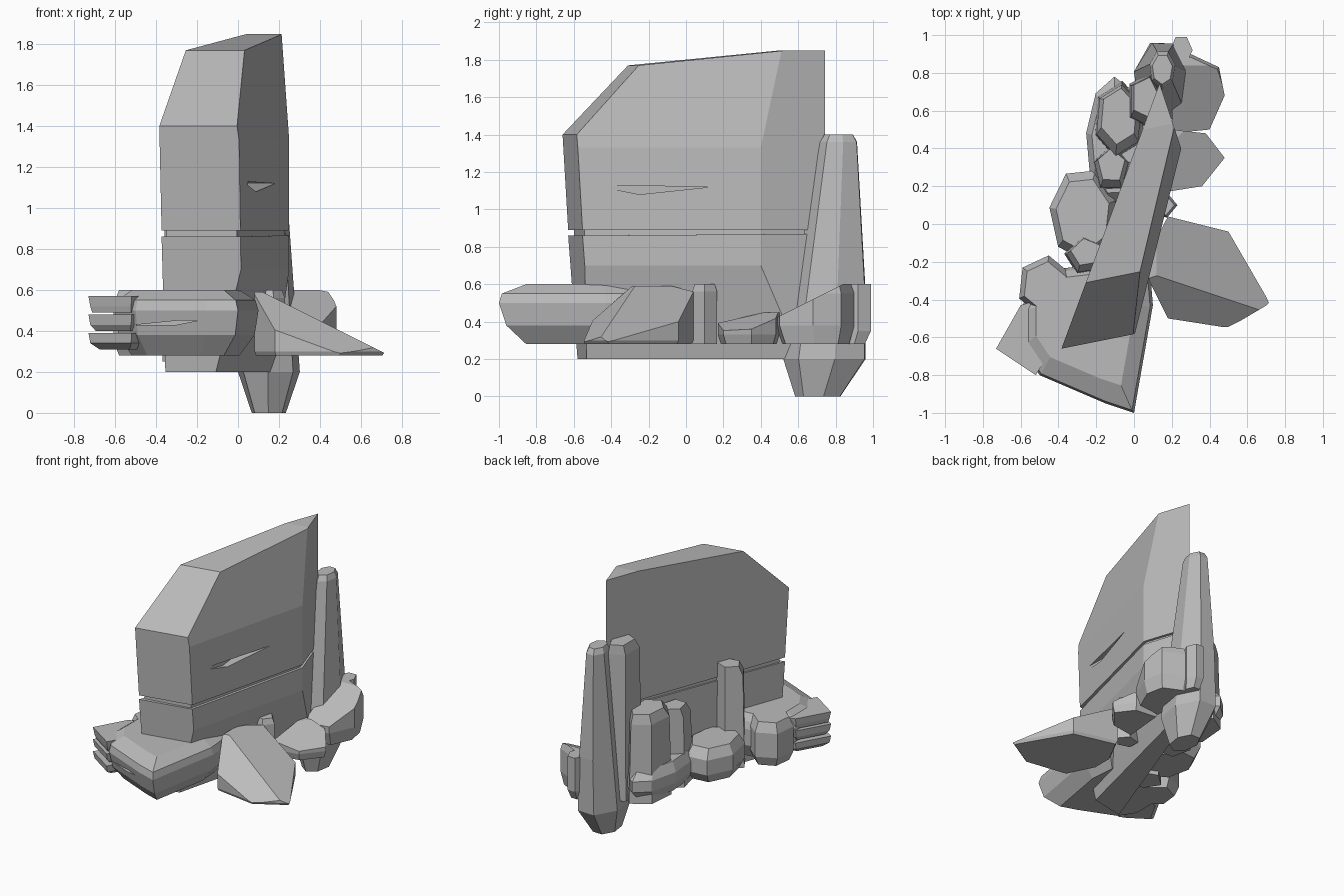
import bpy, bmesh
from math import sin, cos, tau

cube = bpy.data.objects.get("Cube")
if cube:
    bpy.data.objects.remove(cube, do_unlink=True)

GREY = (0.5, 0.5, 0.5, 1)
stone = bpy.data.materials.new("grey stone")
stone.use_nodes = True
stone.diffuse_color = GREY
stone.node_tree.nodes["Principled BSDF"].inputs["Base Color"].default_value = GREY


def hull(name, points, chops=()):
    """Flat-faced convex stone, with flats chopped off as (point, outward normal)."""
    bm = bmesh.new()
    for point in points:
        bm.verts.new(point)
    result = bmesh.ops.convex_hull(bm, input=bm.verts[:])
    loose = {g for g in result["geom_interior"] + result["geom_unused"]
             if isinstance(g, bmesh.types.BMVert)}
    bmesh.ops.delete(bm, geom=list(loose), context="VERTS")
    for point, normal in chops:
        everything = bm.verts[:] + bm.edges[:] + bm.faces[:]
        bmesh.ops.bisect_plane(bm, geom=everything, plane_co=point, plane_no=normal, clear_outer=True)
        bmesh.ops.holes_fill(bm, edges=[e for e in bm.edges if e.is_boundary])
    bmesh.ops.dissolve_limit(bm, angle_limit=0.04, verts=bm.verts[:], edges=bm.edges[:])
    bmesh.ops.recalc_face_normals(bm, faces=bm.faces[:])
    mesh = bpy.data.meshes.new(name)
    bm.to_mesh(mesh)
    bm.free()
    mesh.materials.append(stone)
    ob = bpy.data.objects.new(name, mesh)
    bpy.context.collection.objects.link(ob)
    return ob


def rock(name, outline, levels, chops=()):
    """Stone from a plan outline, given as (height, scale, slide along y) levels."""
    cx = sum(x for x, y in outline) / len(outline)
    cy = sum(y for x, y in outline) / len(outline)
    points = [(cx + (x - cx) * scale, cy + (y - cy) * scale + slide, z)
              for z, scale, slide in levels for x, y in outline]
    return hull(name, points, chops)


def ring(x, y, width, depth, sides, turn=0.0):
    """Regular plan outline squeezed to a width and depth."""
    angles = [turn + tau * i / sides for i in range(sides)]
    return [(x + width / 2 * cos(a), y + depth / 2 * sin(a)) for a in angles]


def slab(name, profile, chops, inset=0.0):
    """Side profile stood on the slanting left face and thickened to the right."""
    points = []
    for y, z in profile:
        x = 0.37 * y - 0.14
        points += [(x + inset, y + inset, z), (x + 0.5, y + 0.1, z)]
    flank = (0.25 - inset, 0.4, 1)
    return hull(name, points, [(flank, (4, -1, 0)), (flank, (3, 1, 0))] + chops)


def carve(ob, cutter):
    """Cut a crack and discard the tool."""
    cutter.hide_render = True
    mod = ob.modifiers.new("crack", "BOOLEAN")
    mod.operation, mod.solver, mod.object = "DIFFERENCE", "EXACT", cutter
    bpy.context.view_layer.objects.active = ob
    bpy.ops.object.modifier_apply(modifier=mod.name)
    bpy.data.objects.remove(cutter, do_unlink=True)


# Tall slab: upper block, recessed seam, lower block
upper = slab("slab_upper", [(-.63, .89), (-.66, 1.4), (-.31, 1.77), (.5, 1.85), (.77, 1.85), (.77, .89)],
             [((.21, .5, 1.85), (8, -2, 1))])
carve(upper, hull("crack_tool", [(x, y, z) for x in (.05, .4)
                                 for y, z in ((-.5, 1.13), (.13, 1.12), (-.25, 1.08))]))
slab("slab_seam", [(-.62, .8), (-.62, .9), (.74, .9), (.74, .8)], [], inset=.02)
slab("slab_lower", [(-.63, .86), (-.58, .2), (.6, .2), (.76, .87)],
     [((.15, .5, .2), (4, -1, -1))])

# Leaning pillar at the back, reaching the ground
rock("back_pillar", ring(.15, .75, .31, .46, 7, .2),
     [(0, .55, -.04), (.2, 1, 0), (.6, .85, .03), (.9, .55, .08), (1.36, .45, .07), (1.4, .35, .07)])

# Pillars and columns against the left face of the slab
for name, outline, top in (
        ("rear_small_pillar", ring(.06, .65, .2, .3, 5), 1.4),
        ("column_large", ring(-.08, .55, .27, .4, 6, .4), .9),
        ("column_small", ring(-.12, .29, .2, .25, 5, .3), .83),
        ("side_pillar", ring(-.25, -.17, .23, .2, 5, .5), 1)):
    rock(name, outline, [(.25, 1.05, 0), (top - .07, .95, 0), (top, .75, .02)])

# Low ledges below them
for name, outline, top in (
        ("ledge_rear", ring(-.1, .43, .31, .7, 9, .2), .5),
        ("ledge_middle", ring(-.27, .05, .36, .5, 7, .3), .53),
        ("ledge_block", ring(-.47, -.33, .3, .33, 6, .4), .6)):
    rock(name, outline, [(.28, .8, 0), (.35, 1, 0), (top - .07, 1, 0), (top, .8, 0)])

# Broad front boulder with a crack, and three split layers at its outer end
boulder = rock("front_boulder",
               [(-.6, -.65), (-.5, -.8), (-.3, -.86), (-.15, -.95), (0, -1), (.1, -.43), (.08, -.18),
                (-.5, -.25), (-.6, -.45)],
               [(.28, .75, .05), (.38, .95, .02), (.5, 1, 0), (.55, .96, 0), (.6, .75, .05)])
carve(boulder, hull("crack_tool", [(x, y, z) for y in (-1.2, -.77)
                                   for x, z in ((-.5, .43), (-.3, .45), (-.2, .45), (-.3, .43))]))
for i in range(3):
    base = .31 + .09 * i
    rock("boulder_layer_%d" % (i + 1), [(-.73, -.66), (-.52, -.8), (-.4, -.6), (-.5, -.4), (-.6, -.43)],
         [(base, .7 + .1 * i, 0), (base + .03, .95, 0), (base + .08, 1, 0)])

# Tilted flake on the right, split along two slopes
rock("right_flake",
     [(.18, .04), (.5, -.04), (.72, -.42), (.5, -.55), (.18, -.5), (.08, -.3), (.08, -.15)],
     [(.28, .96, 0), (.3, 1, 0), (.59, 1, 0)],
     [((.7, -.4, .3), (1, 0, 2)), ((.2, -.5, .4), (1, -3, 4))])

# Low stones along the right side
rock("right_chip", ring(.15, .1, .16, .14, 5), [(.28, 1, 0), (.56, 1, 0), (.6, .8, 0)])
rock("right_stone", [(.17, .17), (.36, .2), (.48, .35), (.38, .48), (.2, .5)],
     [(.28, .9, 0), (.33, 1, 0), (.45, 1, 0)], [((.48, .35, .36), (1, -1, 4))])
rock("rear_stone", [(.2, .48), (.4, .5), (.48, .68), (.45, .83), (.3, .9), (.2, .9)],
     [(.28, .85, 0), (.38, 1, 0), (.55, 1, 0), (.6, .9, 0)], [((.4, .5, .43), (0, -1, 2))])
rock("rear_chip", ring(.25, .92, .12, .16, 6), [(.28, .8, -.02), (.35, 1, 0), (.6, 1, 0)])
